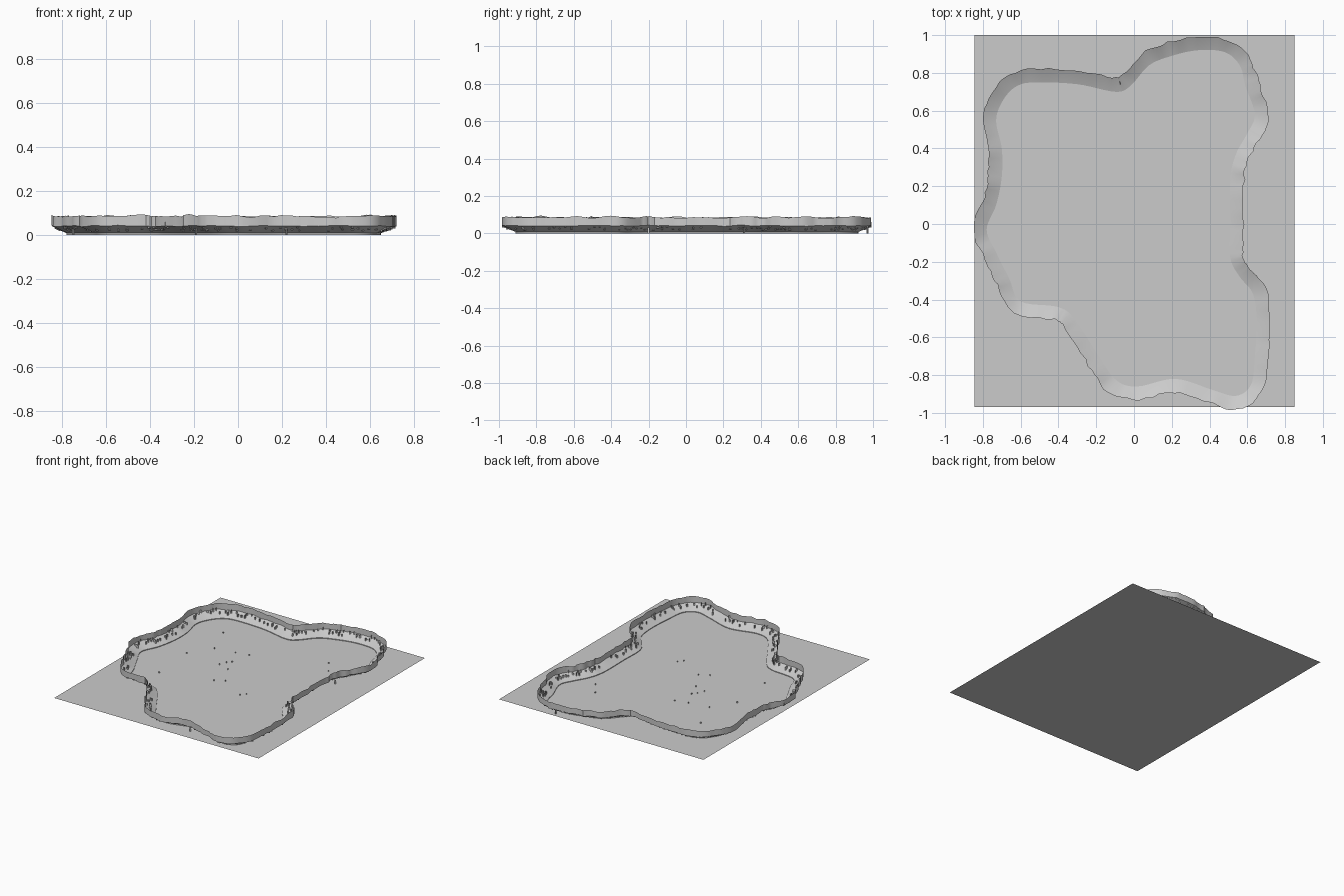
import bpy, bmesh, math, random
from mathutils import Vector, noise

if "Cube" in bpy.data.objects:
    bpy.data.objects.remove(bpy.data.objects["Cube"], do_unlink=True)
random.seed(4)

stone = bpy.data.materials.new("pale_grey")
stone.use_nodes = True
grey = (0.6, 0.6, 0.6, 1)
stone.diffuse_color = grey
stone.node_tree.nodes["Principled BSDF"].inputs["Base Color"].default_value = grey


def finish(bm, name, smooth=False):
    mesh = bpy.data.meshes.new(name)
    bm.to_mesh(mesh)
    bm.free()
    mesh.materials.append(stone)
    ob = bpy.data.objects.new(name, mesh)
    bpy.context.collection.objects.link(ob)
    if smooth:
        bpy.ops.object.select_all(action="DESELECT")
        ob.select_set(True)
        bpy.context.view_layer.objects.active = ob
        bpy.ops.object.shade_smooth_by_angle(angle=math.radians(35))
    return ob


def closed_spline(points, steps):
    """Smooth closed loop through the points."""
    n, out = len(points), []
    for i in range(n):
        a, b, c, d = (points[(i + k) % n] for k in (-1, 0, 1, 2))
        for s in range(steps):
            t = s / steps
            out.append(0.5 * (2 * b + (c - a) * t + (2 * a - 5 * b + 4 * c - d) * t * t
                              + (3 * b - a - 3 * c + d) * t ** 3))
    return out


# Shoreline of the basin floor, clockwise from the left, in hundredths
shore_points = [Vector((x, y, 0)) / 100 for x, y in (
    (-70, 40), (-73, 55), (-69, 66), (-62, 73), (-52, 75), (-30, 74), (-10, 70),
    (-2, 73), (8, 84), (20, 89), (34, 92), (48, 91), (56, 84), (59, 73), (64, 58),
    (60, 48), (54, 37), (51, 24), (51, 0), (51, -18), (56, -28), (63, -37),
    (65, -52), (64, -70), (62, -85), (54, -91), (42, -88), (22, -82), (2, -86),
    (-9, -83), (-18, -71), (-31, -51), (-40, -44), (-60, -41), (-66, -29),
    (-73, -15), (-78, -3), (-73, 10), (-70, 25))]
shore = closed_spline(shore_points, 6)
count = len(shore)
normals = []
for i in range(count):
    t = shore[(i + 1) % count] - shore[i - 1]
    normals.append(Vector((-t.y, t.x, 0)).normalized())


def rough(p, scale, seed):
    return noise.noise(p * scale + Vector((0, 0, seed)))


# Ground sheet
bm = bmesh.new()
corners = [(-0.845, -0.97, 0), (0.85, -0.97, 0), (0.85, 1, 0), (-0.845, 1, 0)]
bm.faces.new([bm.verts.new(c) for c in corners])
finish(bm, "ground")

# Basin floor, just above the ground
bm = bmesh.new()
bm.faces.new([bm.verts.new(p + Vector((0, 0, 0.003))) for p in reversed(shore)])
finish(bm, "basin_floor")

# Rim outline with rough spread
rim = []
for p, n in zip(shore, normals):
    spread = 0.071 + 0.012 * rough(p, 14, 1) + random.uniform(-0.004, 0.004)
    q = p + n * spread
    q.x = max(-0.85, min(0.72, q.x))
    q.y = max(-1, min(0.99, q.y))
    rim.append(q)


def loft(name, rings, smooth):
    """Skin neighbouring closed rings with quads."""
    bm = bmesh.new()
    loops = [[bm.verts.new(p) for p in ring] for ring in rings]
    for low, high in zip(loops, loops[1:]):
        for i in range(count):
            j = (i + 1) % count
            bm.faces.new((low[i], low[j], high[j], high[i]))
    return finish(bm, name, smooth)


def up(z):
    return Vector((0, 0, z))


# Sloping bank with a small lip at its foot
ledge = [q + up(0.041 + 0.006 * rough(q, 12, 5)) for q in rim]
foot = [p + up(0.008) for p in shore]
middle = [a.lerp(b, 0.5) - up(0.002) for a, b in zip(foot, ledge)]
loft("bank", [shore, foot, middle, ledge], True)

# Upright cliff with a ragged crest
crest = [q + up(0.085 + 0.012 * rough(q, 11, 9) + random.uniform(-0.002, 0.003))
         for q in rim]
loft("cliff", [ledge, crest], True)


def add_tuft(bm, base, size, height):
    """Two crossed upright cards."""
    turn = random.uniform(0, math.pi)
    for angle in (turn, turn + math.pi / 2):
        side = Vector((math.cos(angle), math.sin(angle), 0)) * size / 2
        bm.faces.new([bm.verts.new(v) for v in (
            base - side, base + side, base + side + up(height), base - side + up(height))])


# Tufts scattered over the upper bank
bm = bmesh.new()
for k in range(300):
    i = random.randrange(count)
    base = foot[i].lerp(ledge[i], random.uniform(0.4, 0.95))
    add_tuft(bm, base - up(0.006), random.uniform(0.008, 0.014), random.uniform(0.018, 0.028))
finish(bm, "bank_tufts")

# A few low tufts on the floor
bm = bmesh.new()
for k in range(16):
    base = Vector((random.uniform(-0.55, 0.45), random.uniform(-0.4, 0.6), 0))
    add_tuft(bm, base, 0.008, 0.012)
finish(bm, "floor_tufts")

# Stray posts below the rim
bm = bmesh.new()
for x, y in ((-0.75, -0.21), (-0.19, -0.78), (0.22, -0.88), (0.4, 0.97), (0.57, -0.2), (0.59, 0.31)):
    add_tuft(bm, Vector((x, y, 0)), 0.012, 0.03)
finish(bm, "stray_posts")
